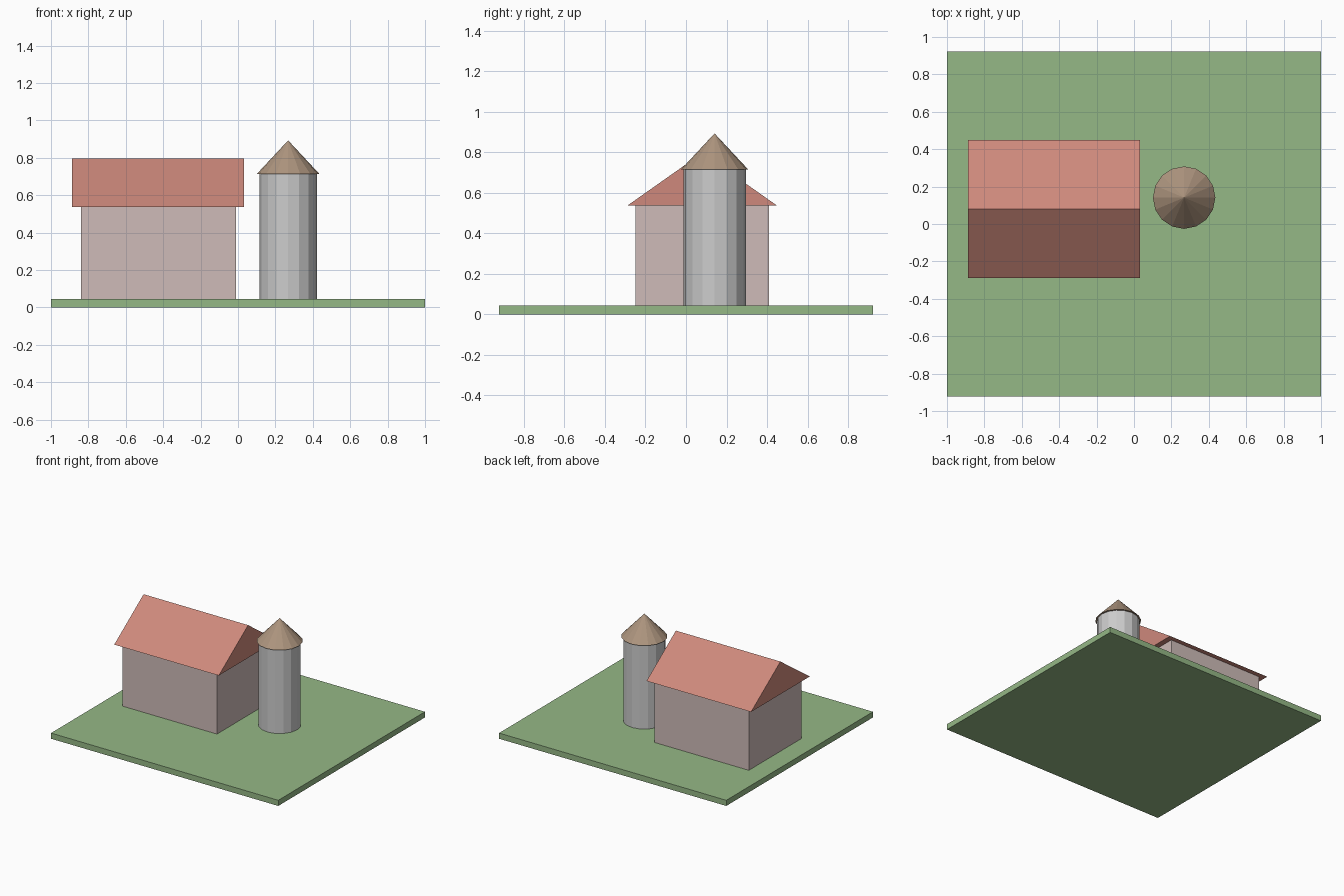
import bpy, bmesh, math

if "Cube" in bpy.data.objects:
    bpy.data.objects.remove(bpy.data.objects["Cube"])

def make_material(name, color):
    m = bpy.data.materials.new(name)
    m.diffuse_color = (*color, 1)
    m.use_nodes = True
    m.node_tree.nodes["Principled BSDF"].inputs["Base Color"].default_value = m.diffuse_color
    return m

def finish(obj, name, mat=None):
    obj.name = name
    if mat:
        obj.data.materials.append(mat)
    return obj

def box(name, x0, x1, y0, y1, z0, z1, mat=None):
    bpy.ops.mesh.primitive_cube_add(size=1, location=((x0 + x1) / 2, (y0 + y1) / 2, (z0 + z1) / 2))
    obj = bpy.context.object
    obj.scale = (x1 - x0, y1 - y0, z1 - z0)
    bpy.ops.object.transform_apply(location=False, rotation=False, scale=True)
    return finish(obj, name, mat)

def gable(name, x0, x1, y_mid, half, z0, z1, mat):
    # triangular profile extruded along x
    bm = bmesh.new()
    profile = [(y_mid - half, z0), (y_mid + half, z0), (y_mid, z1)]
    face = bm.faces.new([bm.verts.new((x0, y, z)) for y, z in profile])
    ext = bmesh.ops.extrude_face_region(bm, geom=[face], use_keep_orig=True)
    moved = [g for g in ext["geom"] if isinstance(g, bmesh.types.BMVert)]
    bmesh.ops.translate(bm, verts=moved, vec=(x1 - x0, 0, 0))
    bmesh.ops.recalc_face_normals(bm, faces=bm.faces)
    mesh = bpy.data.meshes.new(name)
    bm.to_mesh(mesh)
    bm.free()
    obj = bpy.data.objects.new(name, mesh)
    bpy.context.collection.objects.link(obj)
    return finish(obj, name, mat)

def round_part(name, r0, r1, x, y, z0, z1, mat=None, sides=16):
    bpy.ops.mesh.primitive_cone_add(vertices=sides, radius1=r0, radius2=r1, depth=z1 - z0,
                                    location=(x, y, (z0 + z1) / 2))
    return finish(bpy.context.object, name, mat)

grass = make_material("grass", (0.30, 0.48, 0.24))
plaster = make_material("pale_wall", (0.62, 0.50, 0.48))
tile = make_material("red_roof", (0.62, 0.25, 0.20))
tan = make_material("tan_cap", (0.42, 0.30, 0.21))

# ground slab
box("ground", -1, 1, -0.922, 0.922, 0, 0.045, grass)

# barn
box("barn_walls", -0.84, -0.01, -0.25, 0.41, 0.03, 0.537, plaster)
gable("barn_roof", -0.887, 0.033, 0.08, 0.369, 0.537, 0.797, tile)

# silo
round_part("silo_body", 0.154, 0.154, 0.268, 0.141, 0.03, 0.714)
round_part("silo_cap", 0.167, 0, 0.268, 0.141, 0.714, 0.893, tan)
